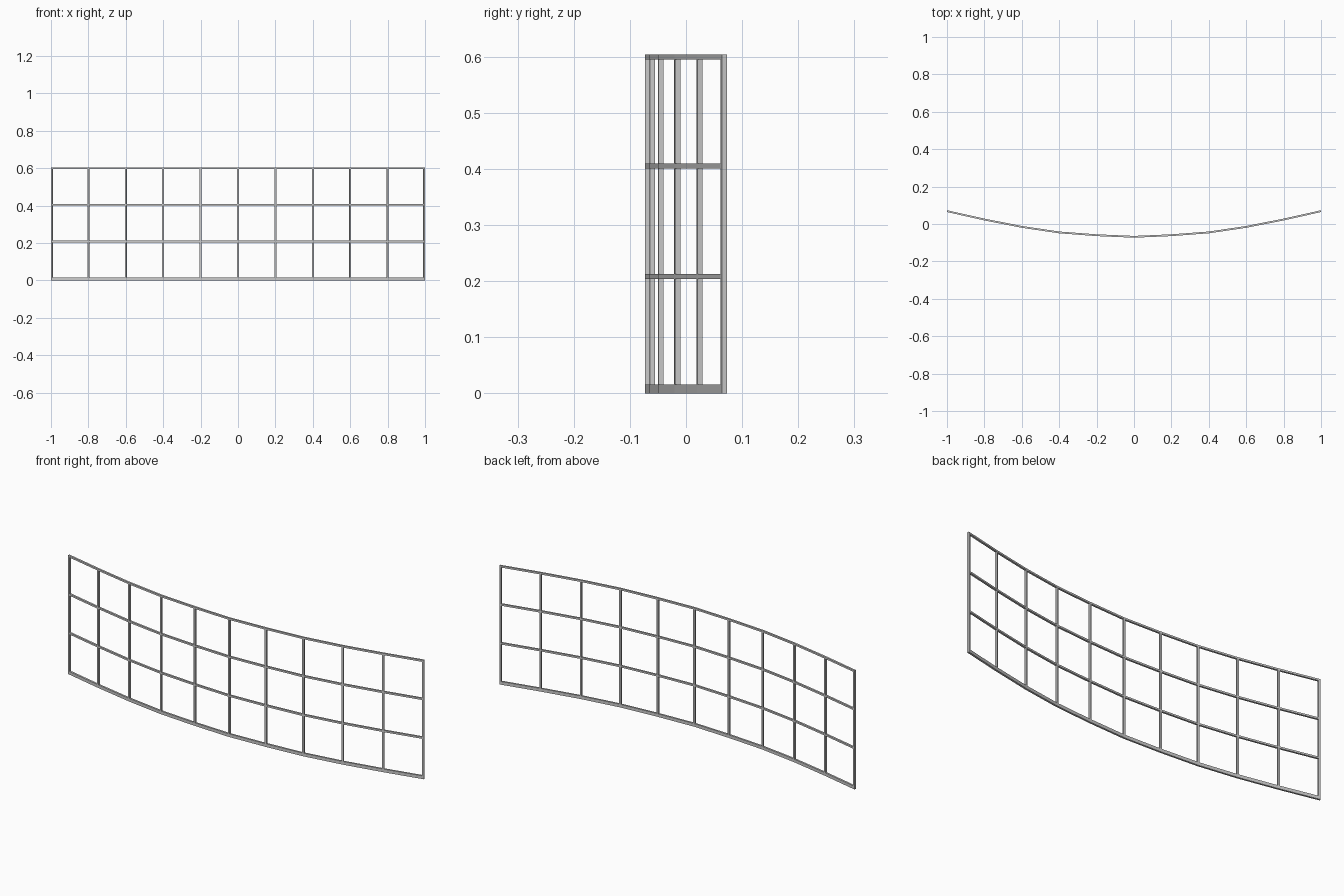
import bpy, bmesh
from math import atan2
from mathutils import Vector, Matrix

if "Cube" in bpy.data.objects:
    bpy.data.objects.remove(bpy.data.objects["Cube"])

T = 0.0095           # bar thickness
HALF_Y = [-0.0685, -0.060, -0.045, -0.0155, 0.024, 0.0675]   # plan curve, centre to end
path = [Vector(((i - 5) * 0.2, HALF_Y[abs(i - 5)], 0)) for i in range(11)]
path[0].x, path[-1].x = -0.9945, 0.9945


def tangent(i):
    a, b = path[max(i - 1, 0)], path[min(i + 1, len(path) - 1)]
    return (b - a).normalized()


def finish(bm, name):
    bmesh.ops.recalc_face_normals(bm, faces=bm.faces)
    me = bpy.data.meshes.new(name)
    bm.to_mesh(me)
    bm.free()
    bpy.context.collection.objects.link(bpy.data.objects.new(name, me))


def rail(name, z0, z1):
    # rectangular section swept along the plan curve
    bm = bmesh.new()
    rings = []
    for i, p in enumerate(path):
        t = tangent(i)
        n = Vector((-t.y, t.x, 0)) * T / 2
        q = p.copy()
        if i in (0, len(path) - 1):
            q += t * (T / 2 if i else -T / 2)
        rings.append([bm.verts.new(q + n * s + Vector((0, 0, z)))
                      for s, z in ((-1, z0), (1, z0), (1, z1), (-1, z1))])
    for a, b in zip(rings, rings[1:]):
        for k in range(4):
            m = (k + 1) % 4
            bm.faces.new((a[k], a[m], b[m], b[k]))
    bm.faces.new(rings[0])
    bm.faces.new(rings[-1])
    finish(bm, name)


def post(name, i, z0, z1):
    # square bar turned to follow the curve
    bm = bmesh.new()
    t = tangent(i)
    mat = (Matrix.Translation(path[i] + Vector((0, 0, (z0 + z1) / 2)))
           @ Matrix.Rotation(atan2(t.y, t.x), 4, 'Z')
           @ Matrix.Diagonal((T, T, z1 - z0, 1)))
    bmesh.ops.create_cube(bm, size=1, matrix=mat)
    finish(bm, name)


# Horizontal rails, the bottom one deeper
levels = [(0, 0.016), (0.204, 0.213), (0.401, 0.410), (0.595, 0.604)]
for name, (z0, z1) in zip(("bottom_rail", "lower_rail", "upper_rail", "top_rail"), levels):
    rail(name, z0, z1)

# Vertical bars, one per cell height
for i in range(len(path)):
    for k in range(3):
        post(f"upright_{i}_{k}", i, levels[k][1], levels[k + 1][0])
